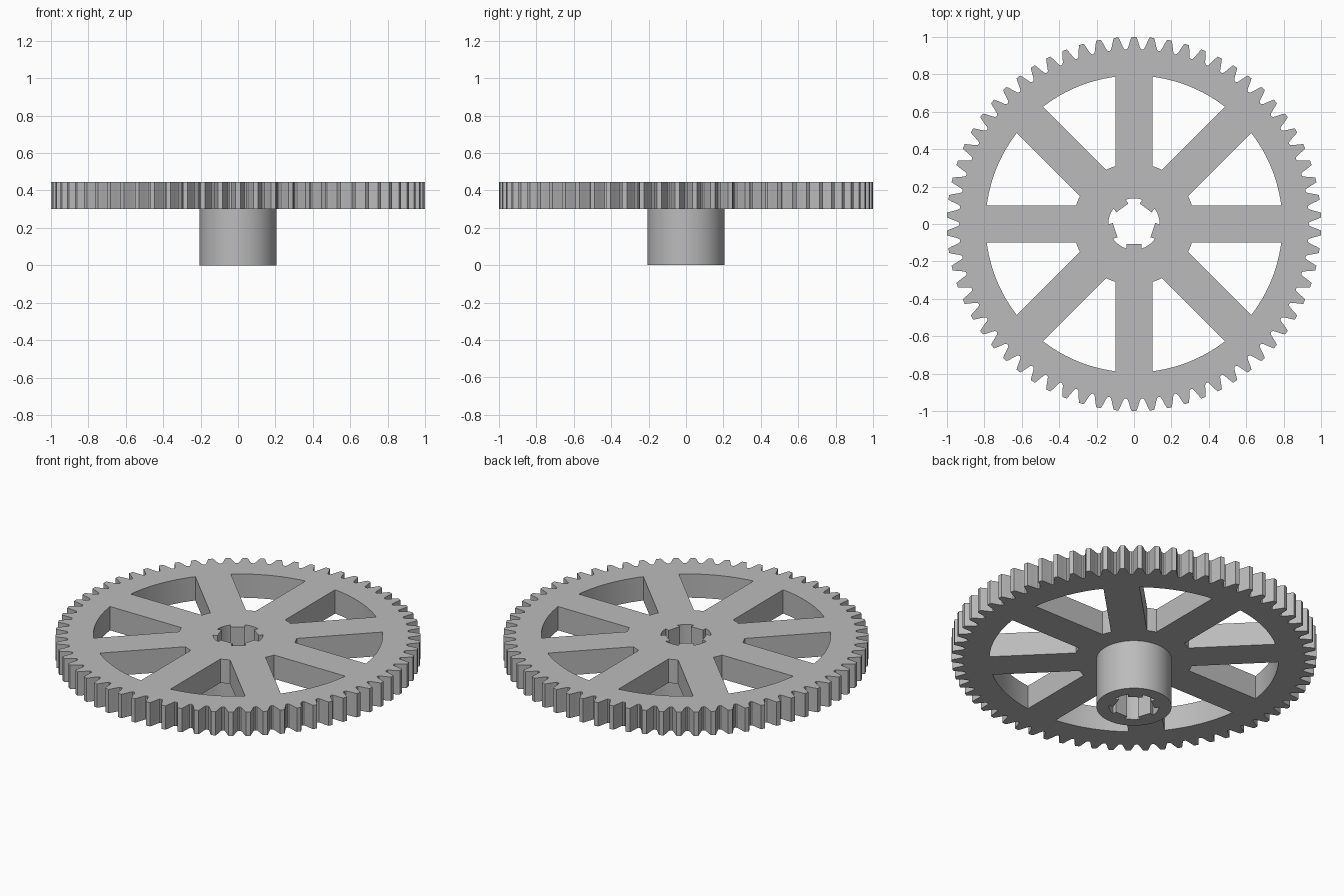
import bpy, bmesh, math
from math import pi, sin, cos, radians

old = bpy.data.objects.get("Cube")
if old:
    bpy.data.objects.remove(old, do_unlink=True)

TEETH, SPOKES, KEYS = 66, 8, 5
PLATE_Z, TOP_Z = 0.30, 0.444
HALF_SPOKE = 0.099

grey = bpy.data.materials.new("plain grey")
grey.use_nodes = True
colour = (0.5, 0.5, 0.5, 1)
grey.diffuse_color = colour
grey.node_tree.nodes["Principled BSDF"].inputs["Base Color"].default_value = colour


def polar(r, a):
    return (r * cos(a), r * sin(a))


def arc(r, a0, a1, n):
    return [polar(r, a0 + (a1 - a0) * i / n) for i in range(n + 1)]


def gear_outline():
    # (radius, half angle) down one flank, from tip to root
    flank = [(1.0, 0.0125), (0.985, 0.0188), (0.97, 0.0240), (0.947, 0.0325), (0.936, 0.0385)]
    pts = []
    for i in range(TEETH):
        a = pi / 2 + i * 2 * pi / TEETH
        pts += [polar(r, a - h) for r, h in reversed(flank)]
        pts += [polar(r, a + h) for r, h in flank]
        pts.append(polar(0.933, a + pi / TEETH))
    return pts


def opening(index):
    # gap between two neighbouring spokes, bounded by hub ring and rim
    inner, outer = 0.325, 0.793
    a0 = index * 2 * pi / SPOKES
    a1 = a0 + 2 * pi / SPOKES
    di, do = math.asin(HALF_SPOKE / inner), math.asin(HALF_SPOKE / outer)
    return arc(outer, a0 + do, a1 - do, 12) + arc(inner, a1 - di, a0 + di, 4)


def bore():
    # round hole with inward keys
    pts = []
    wide, key_r, half_key = 0.137, 0.106, 0.04
    for k in range(KEYS):
        a = -pi / 2 + k * 2 * pi / KEYS
        d = math.asin(half_key / wide)
        e = math.atan(half_key / key_r)
        flat = key_r / cos(e)
        pts += [polar(flat, a - e), polar(flat, a + e)]
        pts += arc(wide, a + d, a + 2 * pi / KEYS - d, 8)
    return pts


def extruded(name, loops, z0, z1):
    """Solid from an outline and its holes, between two heights."""
    curve = bpy.data.curves.new(name + " profile", "CURVE")
    curve.dimensions = "2D"
    curve.fill_mode = "BOTH"
    curve.extrude = (z1 - z0) / 2
    for pts in loops:
        spline = curve.splines.new("POLY")
        spline.points.add(len(pts) - 1)
        for p, (x, y) in zip(spline.points, pts):
            p.co = (x, y, 0, 1)
        spline.use_cyclic_u = True
    temp = bpy.data.objects.new(name + " profile", curve)
    bpy.context.collection.objects.link(temp)
    bpy.context.view_layer.update()
    graph = bpy.context.evaluated_depsgraph_get()
    mesh = bpy.data.meshes.new_from_object(temp.evaluated_get(graph))
    bpy.data.objects.remove(temp, do_unlink=True)

    bm = bmesh.new()
    bm.from_mesh(mesh)
    bmesh.ops.remove_doubles(bm, verts=bm.verts, dist=0.0001)
    bmesh.ops.translate(bm, verts=bm.verts, vec=(0, 0, (z0 + z1) / 2))
    bmesh.ops.recalc_face_normals(bm, faces=bm.faces)
    bm.to_mesh(mesh)
    bm.free()
    mesh.name = name
    mesh.materials.clear()
    mesh.materials.append(grey)
    obj = bpy.data.objects.new(name, mesh)
    bpy.context.collection.objects.link(obj)
    bpy.ops.object.select_all(action="DESELECT")
    obj.select_set(True)
    bpy.context.view_layer.objects.active = obj
    bpy.ops.object.shade_smooth_by_angle(angle=radians(20))
    return obj


# Toothed wheel with spokes
extruded("gear_wheel", [gear_outline(), bore()] + [opening(i) for i in range(SPOKES)],
         PLATE_Z, TOP_Z)

# Cylindrical hub below the wheel
extruded("hub", [arc(0.206, 0, 2 * pi, 72)[:-1], bore()], 0, PLATE_Z)
